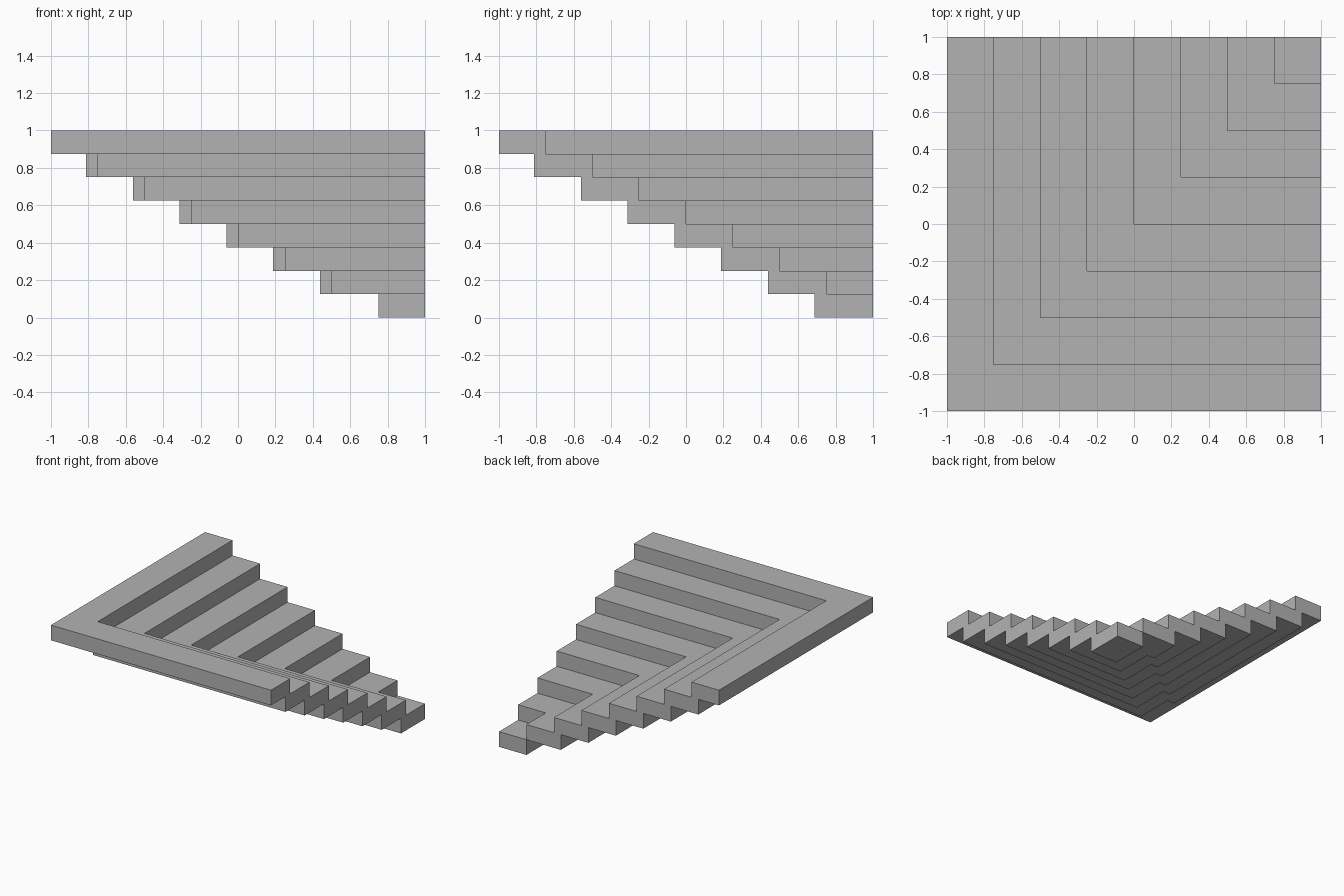
import bpy
import bmesh

if "Cube" in bpy.data.objects:
    bpy.data.objects.remove(bpy.data.objects["Cube"])

STEPS = 8
RISE = 0.125      # height of a step
TREAD = 0.25      # visible depth of a step
OVERLAP = 0.0625  # how far a step reaches under the one above

stone = bpy.data.materials.new("grey stone")
stone.diffuse_color = (0.45, 0.45, 0.45, 1)
stone.use_nodes = True
stone.node_tree.nodes["Principled BSDF"].inputs["Base Color"].default_value = stone.diffuse_color


def extrude_outline(name, outline, z0, height):
    """Make a solid from a flat outline, raised by height."""
    bm = bmesh.new()
    face = bm.faces.new([bm.verts.new((x, y, z0)) for x, y in outline])
    grown = bmesh.ops.extrude_face_region(bm, geom=[face])["geom"]
    top = [v for v in grown if isinstance(v, bmesh.types.BMVert)]
    bmesh.ops.translate(bm, verts=top, vec=(0, 0, height))
    bmesh.ops.recalc_face_normals(bm, faces=bm.faces)
    mesh = bpy.data.meshes.new(name)
    bm.to_mesh(mesh)
    bm.free()
    mesh.materials.append(stone)
    obj = bpy.data.objects.new(name, mesh)
    bpy.context.collection.objects.link(obj)


# L-shaped steps, rising from the back right corner to the front left corner
for i in range(STEPS):
    edge = 1 - TREAD * (i + 1)
    inner = edge + TREAD
    outer = max(edge - OVERLAP, -1)
    if i == 0:
        # bottom step is a single block
        outline = [(edge, outer), (1, outer), (1, 1), (edge, 1)]
    else:
        outline = [(edge, outer), (1, outer), (1, inner), (inner, inner),
                   (inner, 1), (outer, 1)]
        # the side arm sticks out past the front arm, except on the top step
        if outer < edge:
            outline += [(outer, inner), (edge, inner)]
    extrude_outline(f"corner_step_{i + 1}", outline, i * RISE, RISE)
